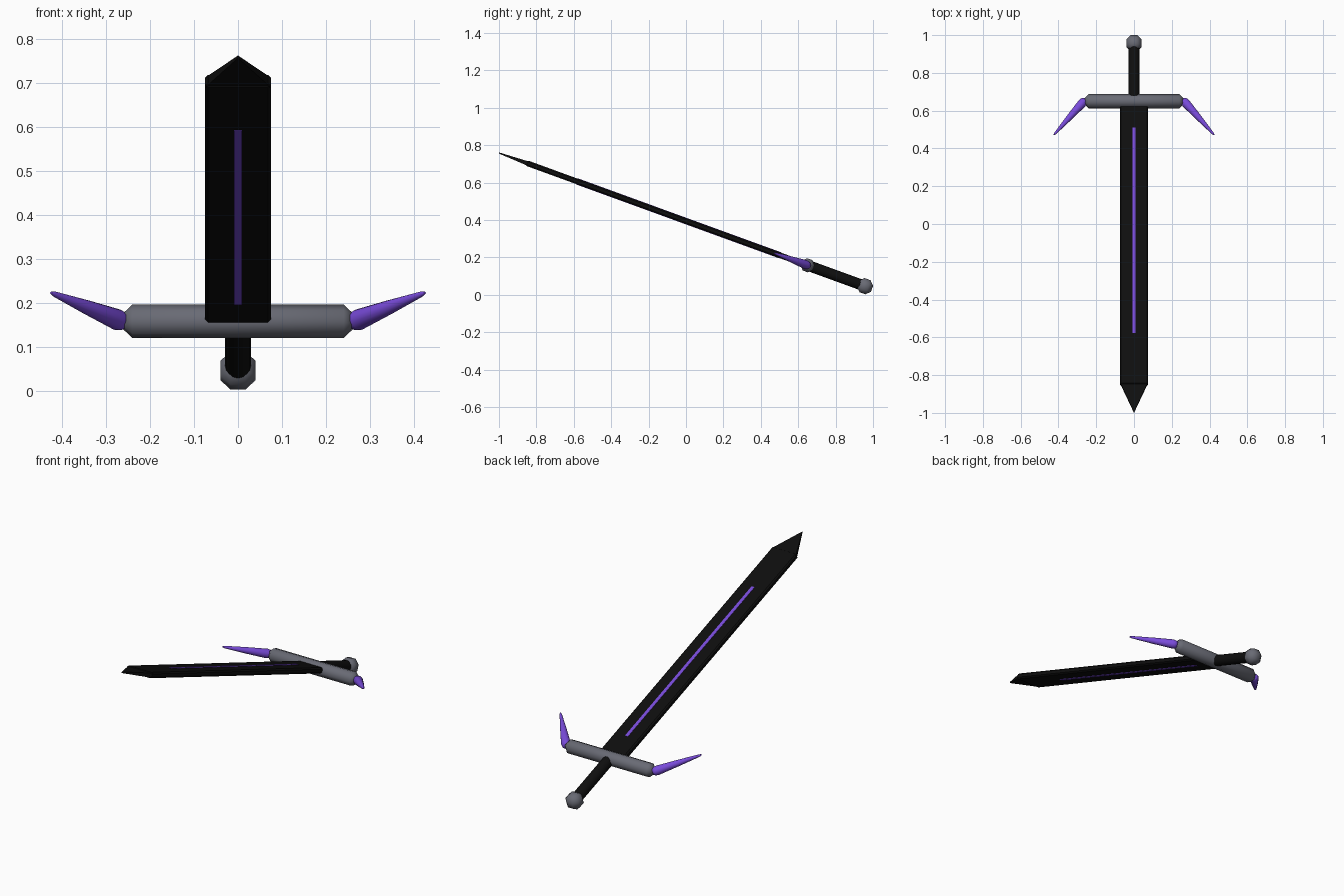
import bpy
import bmesh
from math import radians
from mathutils import Matrix, Vector

cube = bpy.data.objects.get("Cube")
if cube:
    bpy.data.objects.remove(cube, do_unlink=True)

# Sword frame: origin at the guard, blade along local -y, flat side along local z
SWORD = Matrix.Translation((0, 0.645, 0.16)) @ Matrix.Rotation(radians(-20), 4, "X")


def make_material(name, rgb, roughness=0.6):
    mat = bpy.data.materials.new(name)
    mat.use_nodes = True
    mat.diffuse_color = (*rgb, 1)
    bsdf = mat.node_tree.nodes["Principled BSDF"]
    bsdf.inputs["Base Color"].default_value = (*rgb, 1)
    bsdf.inputs["Roughness"].default_value = roughness
    return mat


black = make_material("black", (0.0045, 0.0045, 0.0045))
grey = make_material("slate grey", (0.14, 0.145, 0.175))
purple = make_material("purple", (0.19, 0.07, 0.7))


def finish(name, bm, mat, smooth_angle=None):
    bmesh.ops.recalc_face_normals(bm, faces=bm.faces[:])
    mesh = bpy.data.meshes.new(name)
    bm.to_mesh(mesh)
    bm.free()
    mesh.materials.append(mat)
    obj = bpy.data.objects.new(name, mesh)
    bpy.context.collection.objects.link(obj)
    obj.matrix_world = SWORD
    if smooth_angle:
        bpy.ops.object.select_all(action="DESELECT")
        obj.select_set(True)
        bpy.context.view_layer.objects.active = obj
        bpy.ops.object.shade_smooth_by_angle(angle=radians(smooth_angle))
    return obj


def box(name, centre, size, mat, bevel=0, smooth_angle=None):
    bm = bmesh.new()
    bmesh.ops.create_cube(bm, size=1)
    bmesh.ops.scale(bm, vec=size, verts=bm.verts)
    if bevel:
        bmesh.ops.bevel(bm, geom=bm.edges[:], offset=bevel, segments=1,
                        affect="EDGES", profile=0.5)
    bmesh.ops.translate(bm, vec=centre, verts=bm.verts)
    return finish(name, bm, mat, smooth_angle)


def lathe(name, start, end, profile, mat, sides=16, smooth_angle=40):
    """Rings of (fraction along the axis, radius) between two points."""
    start, end = Vector(start), Vector(end)
    turn = (end - start).to_track_quat("Z", "Y")
    bm = bmesh.new()
    rings = []
    for t, radius in profile:
        centre = start.lerp(end, t)
        rings.append([bm.verts.new(centre + turn @ (
            Matrix.Rotation(radians(360 * i / sides), 3, "Z") @ Vector((radius, 0, 0))))
            for i in range(sides)])
    for low, high in zip(rings, rings[1:]):
        for i in range(sides):
            j = (i + 1) % sides
            bm.faces.new((low[i], low[j], high[j], high[i]))
    bm.faces.new(rings[0])
    bm.faces.new(rings[-1])
    return finish(name, bm, mat, smooth_angle)


# Blade with its glowing strip running through both flat sides
box("blade", (0, -0.80, 0), (0.15, 1.59, 0.03), black, bevel=0.007)
box("blade_strip", (0, -0.727, 0), (0.018, 1.158, 0.034), purple)

# Blade tip: a flat wedge narrowing to a point
bm = bmesh.new()
base = [bm.verts.new((x, -1.58, z)) for x, z in
        ((-0.074, -0.012), (0.074, -0.012), (0.074, 0.012), (-0.074, 0.012))]
point = [bm.verts.new((0, -1.75, z)) for z in (-0.003, 0.003)]
bm.faces.new(base)
bm.faces.new((base[0], base[1], point[0]))
bm.faces.new((base[2], base[3], point[1]))
bm.faces.new((base[1], base[2], point[1], point[0]))
bm.faces.new((base[3], base[0], point[0], point[1]))
finish("blade_tip", bm, black)

# Guard, grip and pommel
box("guard", (0, 0.005, 0), (0.522, 0.07, 0.07), grey, bevel=0.021, smooth_angle=60)
lathe("grip", (0, 0.02, 0), (0, 0.31, 0), ((0, 0.029), (1, 0.029)), black)
box("pommel", (0, 0.332, 0), (0.08, 0.08, 0.08), grey, bevel=0.023, smooth_angle=60)

# Horns sweeping forward from the guard ends
horn_profile = ((0, 0.014), (0.04, 0.021), (0.1, 0.024), (0.5, 0.0165),
                (0.96, 0.006), (1, 0.003))
for side, label in ((1, "left"), (-1, "right")):
    lathe(label + "_horn", (side * 0.258, 0.014, 0), (side * 0.424, -0.184, 0),
          horn_profile, purple, smooth_angle=60)
